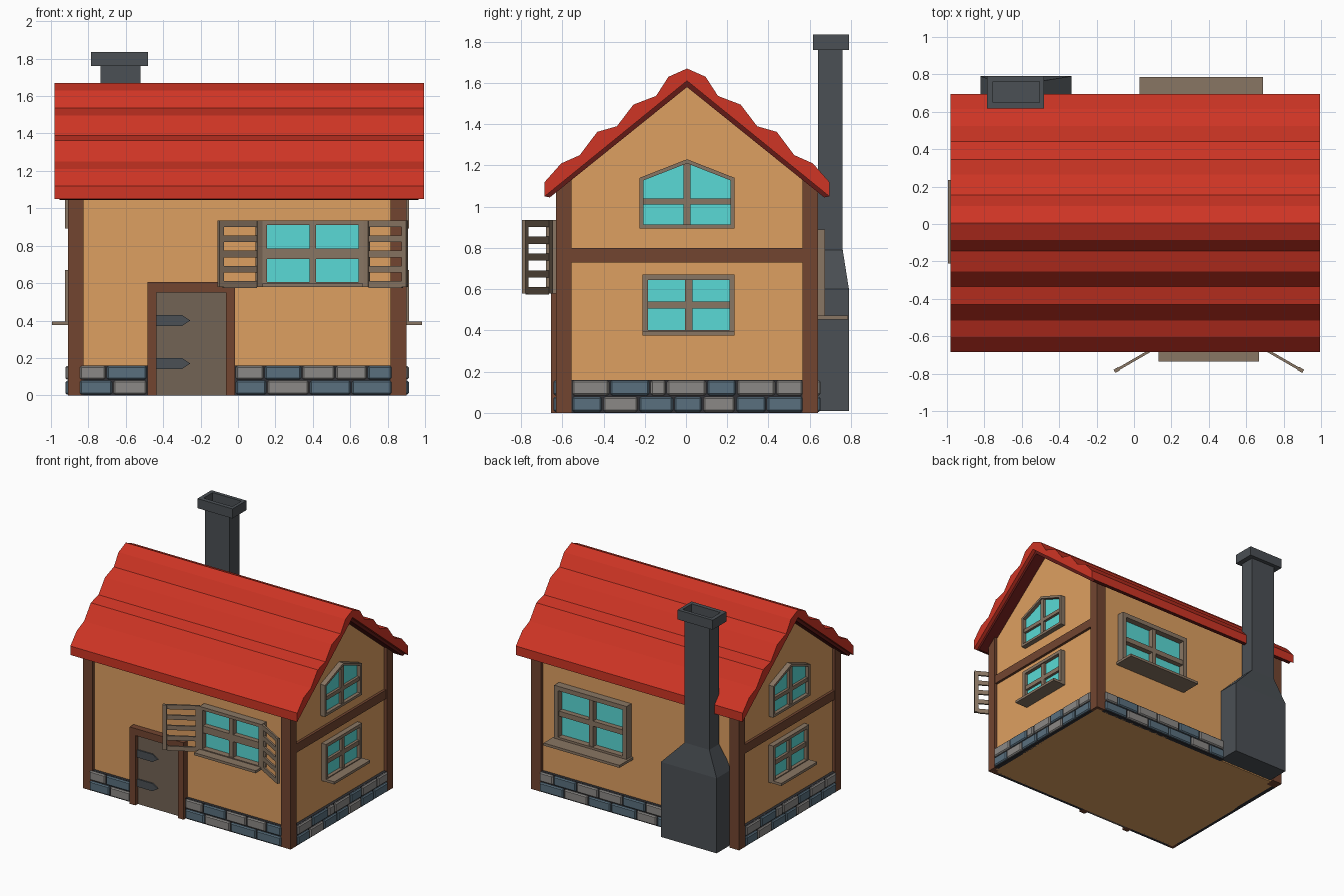
import bpy, bmesh
from math import radians
from mathutils import Matrix

if "Cube" in bpy.data.objects:
    bpy.data.objects.remove(bpy.data.objects["Cube"])


def mat(name, r, g, b):
    m = bpy.data.materials.new(name)
    m.diffuse_color = (r, g, b, 1)
    m.use_nodes = True
    m.node_tree.nodes["Principled BSDF"].inputs["Base Color"].default_value = m.diffuse_color
    return m


PLASTER = mat("plaster", 0.73, 0.35, 0.12)
TIMBER = mat("timber", 0.17, 0.06, 0.03)
WOOD = mat("grey_wood", 0.25, 0.18, 0.125)
DOOR = mat("door_wood", 0.17, 0.125, 0.09)
GLASS = mat("glass", 0.10, 0.70, 0.67)
ROOF = mat("roof_red", 0.62, 0.035, 0.018)
UNDER = mat("roof_dark", 0.12, 0.01, 0.008)
IRON = mat("iron", 0.07, 0.08, 0.09)
STONE_A = mat("stone_blue", 0.10, 0.16, 0.21)
STONE_B = mat("stone_grey", 0.26, 0.25, 0.24)
MORTAR = mat("mortar", 0.03, 0.03, 0.035)


def finish(name, bm, mats, mx=Matrix(), bevel=0):
    bmesh.ops.recalc_face_normals(bm, faces=bm.faces)
    me = bpy.data.meshes.new(name)
    bm.to_mesh(me)
    bm.free()
    for m in mats:
        me.materials.append(m)
    ob = bpy.data.objects.new(name, me)
    ob.matrix_world = mx
    bpy.context.collection.objects.link(ob)
    if bevel:
        b = ob.modifiers.new("bevel", 'BEVEL')
        b.width, b.segments = bevel, 1
    return ob


def loft(bm, rings, mi=0):
    """Skin a list of equal-length closed rings and cap both ends."""
    rs = [[bm.verts.new(p) for p in r] for r in rings]
    n = len(rs[0])
    faces = [bm.faces.new(rs[0]), bm.faces.new(rs[-1])]
    for a, b in zip(rs, rs[1:]):
        faces += [bm.faces.new((a[i], a[(i + 1) % n], b[(i + 1) % n], b[i])) for i in range(n)]
    for f in faces:
        f.material_index = mi


def part(name, prisms, mats, mx=Matrix(), bevel=0):
    """Prisms: (outline in x-z, y start, y end[, material index])."""
    bm = bmesh.new()
    for pts, d0, d1, *mi in prisms:
        loft(bm, [[(u, d, z) for u, z in pts] for d in (d0, d1)], mi[0] if mi else 0)
    return finish(name, bm, mats, mx, bevel)


def rect(x0, x1, z0, z1):
    return [(x0, z0), (x1, z0), (x1, z1), (x0, z1)]


def place(x, y, deg):
    return Matrix.Translation((x, y, 0)) @ Matrix.Rotation(radians(deg), 4, 'Z')


# Wall frames: local x runs along the wall, local -y points outwards
CX, CY = -0.005, 0.005
WALLS = {"front": place(0, -0.605, 0), "back": place(0, 0.615, 180),
         "right": place(CX + 0.88, CY, 90), "left": place(CX - 0.88, CY, -90)}
ALONG_X = place(0, CY, 90)   # profile in y-z, extruded along x

# Body with gables
part("house_body", [([(-0.61, 0), (0.61, 0), (0.61, 1.11), (0, 1.6), (-0.61, 1.11)],
                     -0.88 - CX, 0.88 - CX)], [PLASTER], ALONG_X)

# Wavy roof: right half profile, mirrored
half = [(0.69, 1.05), (0.69, 1.12), (0.61, 1.21), (0.52, 1.25), (0.435, 1.363),
        (0.34, 1.39), (0.26, 1.495), (0.15, 1.537), (0.09, 1.63)]
roof = half + [(0, 1.67)] + [(-y, z) for y, z in reversed(half)] + [(0, 1.61)]
part("roof", [(roof, -0.995, 0.98)], [ROOF], ALONG_X)
part("roof_underside", [([(0.69, 1.05), (0, 1.61), (-0.69, 1.05), (-0.665, 1.045), (0, 1.58), (0.665, 1.045)],
                         -0.965, 0.955)], [UNDER], ALONG_X)

# Corner posts with tops cut to the roof slope
for sx, nx in ((-1, "left"), (1, "right")):
    for sy, ny in ((-1, "front"), (1, "back")):
        x0, x1 = sorted((sx * 0.82, sx * 0.905))
        outline = [(sy * 0.56, 0), (sy * 0.635, 0), (sy * 0.635, 1.09), (sy * 0.56, 1.15)]
        part(f"{ny}_{nx}_post", [(outline, -x1 - CX, -x0 - CX)], [TIMBER], ALONG_X)

# Gable beams
for side in ("left", "right"):
    part(f"{side}_beam", [(rect(-0.57, 0.57, 0.73, 0.80), -0.02, 0.02)], [TIMBER], WALLS[side])


def window(name, wall, cx, w, z0, z1, peak=0.0, t=0.025, out=0.04, sill=0.0, sill_w=0.0, rail=0.035, mid=0.0):
    mx = WALLS[wall] @ Matrix.Translation((cx, 0, 0))
    zm = mid or (z0 + z1) / 2
    bars = []
    for s in (-1, 1):
        bars.append(([(s * w, z0), (s * (w - t), z0),
                      (s * (w - t), z1 + peak * t / w - 0.003), (s * w, z1)], -out, 0.01))
        bars.append(([(s * w, z1), (0, z1 + peak), (0, z1 + peak - t), (s * w, z1 - t)], -out, 0.01))
    bars.append((rect(-w, w, z0, z0 + t), -out, 0.01))
    bars.append((rect(-w + t, w - t, zm - rail / 2, zm + rail / 2), -out + 0.008, 0.01))
    bars.append((rect(-0.018, 0.018, z0 + t, z1 + peak - t), -out + 0.008, 0.01))
    part(f"{name}_frame", bars, [WOOD], mx)
    part(f"{name}_glass", [([(-w + 0.01, z0 + 0.01), (w - 0.01, z0 + 0.01), (w - 0.01, z1 - 0.01),
                             (0, z1 + peak - 0.01), (-w + 0.01, z1 - 0.01)], -0.012, 0.01)], [GLASS], mx)
    if sill:
        part(f"{name}_sill", [(rect(-sill_w, sill_w, z0 - 0.002, z0 + 0.018), -sill, 0.01)], [WOOD], mx)


window("front_window", "front", 0.4, 0.27, 0.58, 0.935, out=0.06, sill=0.13, sill_w=0.268, rail=0.055)
window("back_window", "back", -0.36, 0.315, 0.455, 0.89, t=0.035, out=0.06, sill=0.17, sill_w=0.33, rail=0.04)
for side in ("left", "right"):
    s = 1 if side == "right" else -1
    window(f"{side}_lower_window", side, s * 0.008, 0.223, 0.377, 0.67, sill=0.11, sill_w=0.223)
    window(f"{side}_upper_window", side, s * 0.0, 0.23, 0.893, 1.14, peak=0.09, t=0.02, rail=0.03, mid=1.025)

# Slatted shutters, swung open
slats = [(rect(a, a + 0.03, 0.58, 0.935), -0.01, 0.01) for a in (0, 0.235)]
slats += [(rect(0.03, 0.235, z, z + 0.035), -0.007, 0.007) for z in (0.575 + i * 0.0815 for i in range(5))]
part("left_shutter", slats, [WOOD], place(0.125, -0.655, 210))
part("right_shutter", slats, [WOOD], place(0.675, -0.655, -30))

# Door, frame and strap hinges
F = WALLS["front"]
part("door", [(rect(-0.435, -0.065, 0, 0.55), -0.02, 0.01)], [DOOR], F)
part("door_frame", [(rect(-0.485, -0.435, 0, 0.555), -0.05, 0.01), (rect(-0.065, -0.015, 0, 0.555), -0.05, 0.01),
                    (rect(-0.485, -0.015, 0.55, 0.605), -0.05, 0.01)], [TIMBER], F)
part("door_hinges", [([(-0.435, z), (-0.30, z), (-0.255, z + 0.03), (-0.30, z + 0.06), (-0.435, z + 0.06)],
                      -0.03, -0.01) for z in (0.14, 0.37)], [IRON], F)

# Stone plinth: joint positions for the lower and upper course of each run
SIDE = ([-0.56, -0.41, -0.235, -0.065, 0.075, 0.235, 0.385, 0.565],
        [-0.56, -0.375, -0.18, -0.1, 0.095, 0.24, 0.43, 0.565])
RUNS = {"front_left": ("front", ([-0.85, -0.67, -0.485], [-0.85, -0.705, -0.485])),
        "front_right": ("front", ([-0.015, 0.155, 0.38, 0.605, 0.825], [-0.015, 0.14, 0.34, 0.52, 0.69, 0.825])),
        "back_right": ("back", ([-0.825, -0.61, -0.4, -0.2, 0.02, 0.2, 0.34],
                                [-0.825, -0.7, -0.5, -0.31, -0.1, 0.1, 0.34])),
        "left_side": ("left", SIDE), "right_side": ("right", SIDE)}
for name, (wall, courses) in RUNS.items():
    stones = []
    for row, joints in enumerate(courses):
        z = 0.005 + row * 0.08
        for i, (a, b) in enumerate(zip(joints, joints[1:])):
            stones.append((rect(a + 0.004, b - 0.004, z, z + 0.073), -0.038, -0.005, (i + row + i // 3) % 2))
    part(f"{name}_stones", stones, [STONE_A, STONE_B], WALLS[wall], bevel=0.008)
    a, b = courses[0][0], courses[0][-1]
    part(f"{name}_mortar", [(rect(a, b, 0, 0.16), -0.024, 0.01)], [MORTAR], WALLS[wall])

# Chimney: stepped breast, shaft, hollow cap
bm = bmesh.new()
rings = [(-0.82, -0.335, 0.60, 0.79, 0.01), (-0.82, -0.335, 0.60, 0.79, 0.60),
         (-0.735, -0.52, 0.64, 0.76, 0.79), (-0.735, -0.52, 0.64, 0.76, 1.76),
         (-0.785, -0.48, 0.617, 0.79, 1.76), (-0.785, -0.48, 0.617, 0.79, 1.835),
         (-0.755, -0.505, 0.65, 0.762, 1.835), (-0.755, -0.505, 0.65, 0.762, 1.77)]
loft(bm, [[(x0, y0, z), (x1, y0, z), (x1, y1, z), (x0, y1, z)] for x0, x1, y0, y1, z in rings])
finish("chimney", bm, [IRON])
